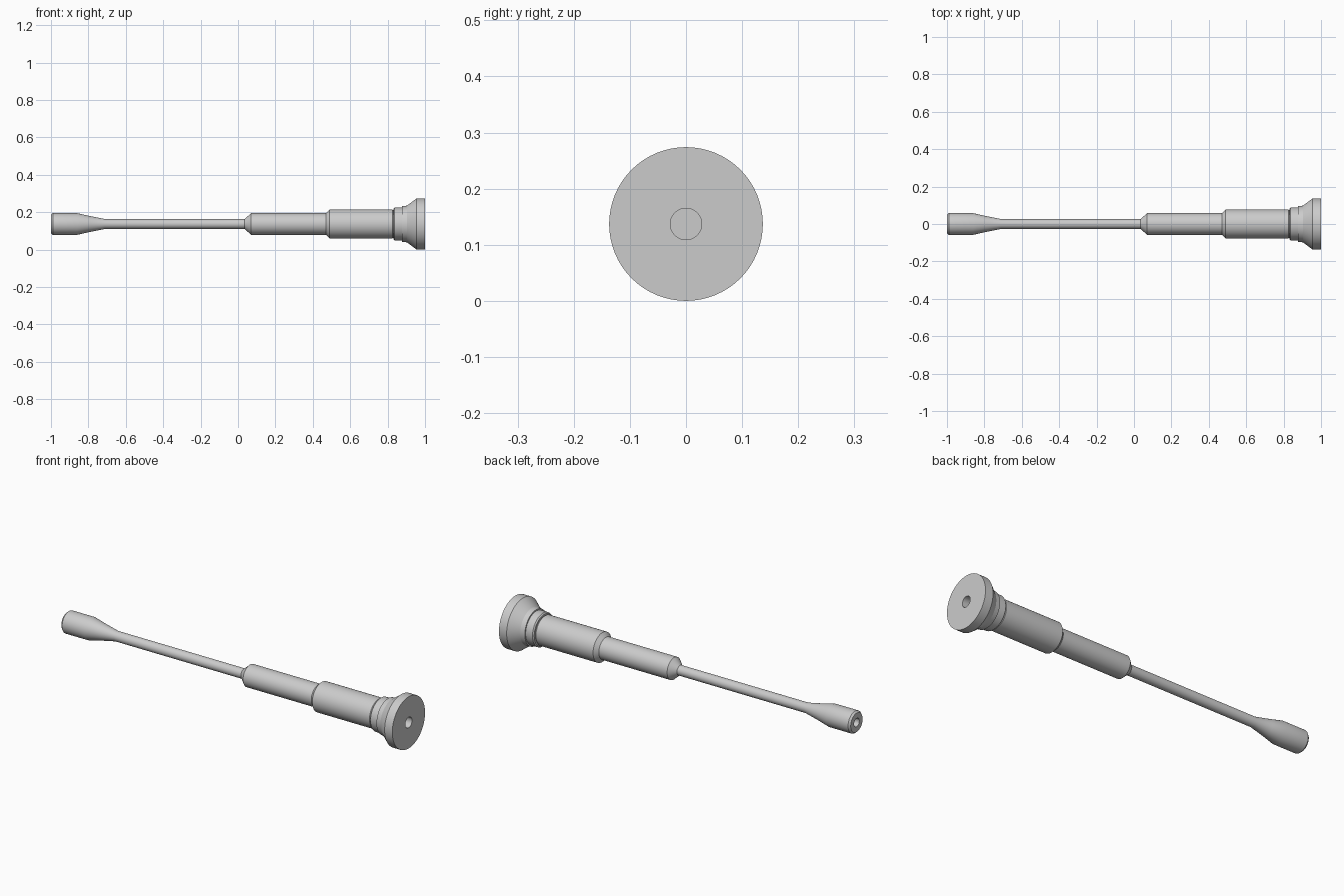
import bpy, bmesh, math
from mathutils import Matrix

cube = bpy.data.objects.get("Cube")
if cube:
    bpy.data.objects.remove(cube, do_unlink=True)

AXIS_Z = 0.137
SIDES = 64

grey = bpy.data.materials.new("light grey metal")
grey.use_nodes = True
grey.diffuse_color = (0.6, 0.6, 0.6, 1)
grey.node_tree.nodes["Principled BSDF"].inputs["Base Color"].default_value = (0.6, 0.6, 0.6, 1)


def lathe(name, profile):
    """Spin (x, radius) points around the long axis."""
    bm = bmesh.new()
    verts = [bm.verts.new((x, 0, r)) for x, r in profile]
    edges = [bm.edges.new(pair) for pair in zip(verts, verts[1:])]
    bmesh.ops.spin(bm, geom=verts + edges, cent=(0, 0, 0), axis=(1, 0, 0),
                   angle=math.tau, steps=SIDES, use_merge=True)
    bmesh.ops.remove_doubles(bm, verts=bm.verts, dist=0.00005)
    bmesh.ops.recalc_face_normals(bm, faces=bm.faces)
    bmesh.ops.transform(bm, matrix=Matrix.Translation((0, 0, AXIS_Z)), verts=bm.verts)
    mesh = bpy.data.meshes.new(name)
    bm.to_mesh(mesh)
    bm.free()
    obj = bpy.data.objects.new(name, mesh)
    bpy.context.collection.objects.link(obj)
    mesh.materials.append(grey)
    bpy.ops.object.select_all(action='DESELECT')
    obj.select_set(True)
    bpy.context.view_layer.objects.active = obj
    bpy.ops.object.shade_smooth_by_angle(angle=math.radians(25))
    return obj


# Flared tip with a blind socket, running into the thin shaft
lathe("tip_and_shaft", [
    (-0.94, 0), (-0.94, 0.022), (-1, 0.022), (-1, 0.05), (-0.99, 0.058),
    (-0.86, 0.058), (-0.79, 0.042), (-0.71, 0.026), (0.05, 0.026), (0.05, 0)])

# Slim sleeve with a chamfered nose
lathe("sleeve", [
    (0.035, 0), (0.035, 0.026), (0.07, 0.058), (0.48, 0.058), (0.48, 0)])

# Thicker grip with small chamfers
lathe("grip", [
    (0.47, 0), (0.47, 0.058), (0.49, 0.078), (0.825, 0.078),
    (0.832, 0.072), (0.84, 0.072), (0.84, 0)])

# Collar and flared end cap with a blind hole
lathe("end_cap", [
    (0.832, 0), (0.832, 0.082), (0.838, 0.088), (0.878, 0.088),
    (0.878, 0.095), (0.903, 0.098), (0.955, 0.137), (1, 0.137),
    (1, 0.028), (0.93, 0.028), (0.93, 0)])
